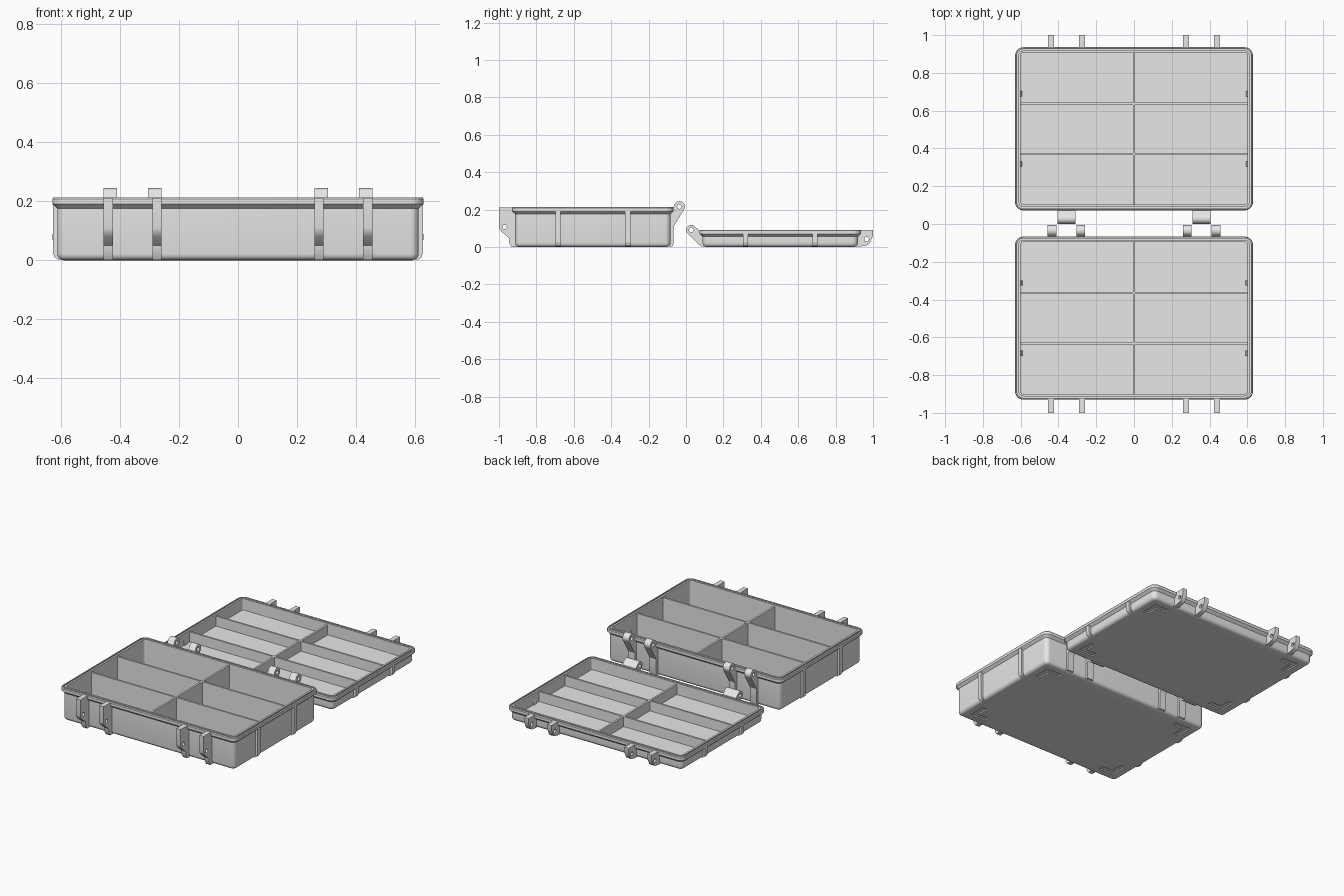
import bpy, bmesh
from math import sin, cos, pi, radians
from mathutils import Matrix, Vector

cube = bpy.data.objects.get("Cube")
if cube:
    bpy.data.objects.remove(cube, do_unlink=True)

grey = bpy.data.materials.new("light_grey")
grey.use_nodes = True
colour = (0.8, 0.8, 0.8, 1)
grey.diffuse_color = colour
grey.node_tree.nodes["Principled BSDF"].inputs["Base Color"].default_value = colour


def finish(name, bm):
    bmesh.ops.recalc_face_normals(bm, faces=bm.faces[:])
    mesh = bpy.data.meshes.new(name)
    bm.to_mesh(mesh)
    bm.free()
    mesh.materials.append(grey)
    ob = bpy.data.objects.new(name, mesh)
    bpy.context.collection.objects.link(ob)
    return ob


def activate(ob):
    bpy.ops.object.select_all(action='DESELECT')
    ob.select_set(True)
    bpy.context.view_layer.objects.active = ob


def smooth(ob):
    activate(ob)
    bpy.ops.object.shade_smooth_by_angle(angle=radians(30))


def cut(ob, cutter):
    mod = ob.modifiers.new("cut", 'BOOLEAN')
    mod.operation, mod.solver, mod.object = 'DIFFERENCE', 'EXACT', cutter
    activate(ob)
    bpy.ops.object.modifier_apply(modifier="cut")
    bpy.data.objects.remove(cutter, do_unlink=True)


def prism(name, outline, centre, width, axis='X'):
    """Extrude an outline along an axis, centred on the given position."""
    bm = bmesh.new()
    ends = []
    for d in (centre - width / 2, centre + width / 2):
        place = {'X': lambda a, b: (d, a, b), 'Y': lambda a, b: (a, d, b),
                 'Z': lambda a, b: (a, b, d)}[axis]
        ends.append([bm.verts.new(place(a, b)) for a, b in outline])
        bm.faces.new(ends[-1])
    n = len(outline)
    for i in range(n):
        j = (i + 1) % n
        bm.faces.new((ends[0][i], ends[0][j], ends[1][j], ends[1][i]))
    return finish(name, bm)


def arc(y, z, r, start, end, steps=16):
    angles = [radians(start + (end - start) * i / steps) for i in range(steps + 1)]
    return [(y + r * cos(a), z + r * sin(a)) for a in angles]


def drilled(name, outline, x, width, hole):
    """Prism across x with a round pin hole."""
    ob = prism(name, outline, x, width)
    bore = arc(hole[0], hole[1], 0.012, 0, 345, 23)
    cut(ob, prism("bore_cutter", bore, x, width * 2))
    smooth(ob)


HALF_X, HALF_Y, RADIUS = 0.63, 0.432, 0.045


def ring(inset, z, cy):
    """Rounded rectangle ring of points."""
    r = max(RADIUS - inset, 0.012)
    pts = []
    for q, (sx, sy) in enumerate([(1, 1), (-1, 1), (-1, -1), (1, -1)]):
        cx, cyy = sx * (HALF_X - inset - r), cy + sy * (HALF_Y - inset - r)
        for i in range(9):
            a = (q + i / 8) * pi / 2
            pts.append((cx + r * cos(a), cyy + r * sin(a), z))
    return pts


def tray(name, cy, h):
    # Outer fillet, flared rim, seal groove, then inner wall and floor
    profile = [(0.017 + 0.022 * (1 - sin(t * pi / 8)), 0.022 * (1 - cos(t * pi / 8)))
               for t in range(5)]
    profile += [(0.017, h - 0.037), (0, h - 0.022), (0, h - 0.005), (0.004, h),
                (0.010, h), (0.010, h - 0.008), (0.018, h - 0.008), (0.018, h),
                (0.030, h), (0.030, 0.018)]
    bm = bmesh.new()
    rings = [[bm.verts.new(p) for p in ring(i, z, cy)] for i, z in profile]
    for a, b in zip(rings, rings[1:]):
        n = len(a)
        for i in range(n):
            j = (i + 1) % n
            bm.faces.new((a[i], a[j], b[j], b[i]))
    bm.faces.new(rings[0])
    bm.faces.new(rings[-1])
    ob = finish(name, bm)

    # L-shaped corner recesses underneath
    for sx in (-1, 1):
        for sy in (-1, 1):
            ell = [(0, 0), (0.11, 0), (0.11, 0.035), (0.035, 0.035), (0.035, 0.11), (0, 0.11)]
            pts = [(sx * (HALF_X - 0.075 - a), cy + sy * (HALF_Y - 0.075 - b)) for a, b in ell]
            cut(ob, prism("recess_cutter", pts, 0, 0.016, 'Z'))
    smooth(ob)

    # Compartment dividers
    top = h - 0.01
    wall = [(-0.006, 0.01), (0.006, 0.01), (0.006, top), (-0.006, top)]
    prism(name + "_long_divider", wall, cy, 2 * HALF_Y - 0.05, 'Y')
    for s in (-1, 1):
        across = [(cy + s * 0.133 + a, b) for a, b in wall]
        prism(name + "_cross_divider", across, 0, 2 * HALF_X - 0.05)

    # Side ribs
    for sx in (-1, 1):
        for sy in (-1, 1):
            rib = [(0.59, 0.002), (0.61, 0.002), (0.622, 0.01), (0.628, 0.025),
                   (0.628, h - 0.02), (0.605, h - 0.02)]
            prism(name + "_side_rib", [(sx * a, b) for a, b in rib], cy + sy * 0.186, 0.028, 'Y')


tray("base_tray", -0.498, 0.213)
tray("lid_tray", 0.504, 0.092)

front_latch = [(-0.90, 0.001), (-0.932, 0.001), (-0.944, 0.02), (-0.948, 0.05), (-0.985, 0.08),
               (-0.996, 0.095), (-1.0, 0.11), (-1.0, 0.211), (-0.927, 0.211), (-0.915, 0.19)]
lid_latch = [(0.90, 0.002), (0.932, 0.002), (0.97, 0.01), (0.982, 0.02), (0.988, 0.035),
             (1.0, 0.058), (1.0, 0.09), (0.933, 0.09), (0.92, 0.07)]
base_hinge = [(-0.09, 0.002), (-0.072, 0.002), (-0.066, 0.02), (-0.066, 0.11)]
base_hinge += arc(-0.035, 0.216, 0.029, -35, 140) + [(-0.072, 0.207), (-0.09, 0.195)]
lid_hinge = [(0.10, 0.07), (0.075, 0.085)] + arc(0.028, 0.091, 0.027, 40, 230)
lid_hinge += [(0.07, 0.012), (0.085, 0.003), (0.10, 0.003)]

for side, s in (("left", 1), ("right", -1)):
    # Latch lugs on the outer edges
    for x in (0.275, 0.44):
        drilled(side + "_front_latch_lug", front_latch, s * x, 0.031, (-0.97, 0.107))
        drilled(side + "_lid_latch_lug", lid_latch, s * x, 0.031, (0.966, 0.042))
    # Hinge knuckles between the trays
    for x in (0.282, 0.434):
        drilled(side + "_base_hinge", base_hinge, s * x, 0.046, (-0.035, 0.216))
    drilled(side + "_lid_hinge", lid_hinge, s * 0.358, 0.096, (0.028, 0.091))
